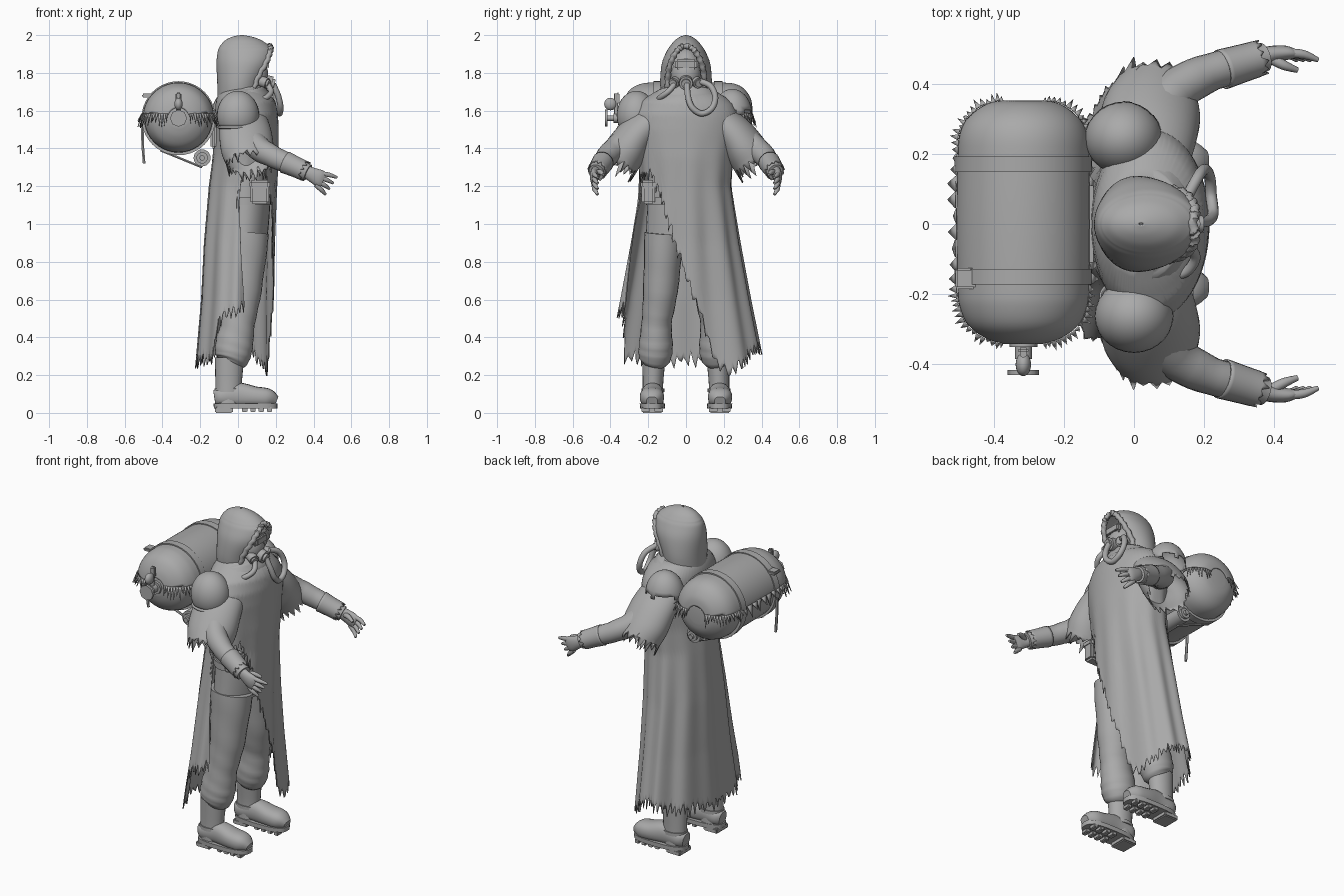
import bpy, bmesh, math, random
from mathutils import Vector, Matrix

random.seed(4)
if "Cube" in bpy.data.objects:
    bpy.data.objects.remove(bpy.data.objects["Cube"])
GREY = (0.4, 0.4, 0.4, 1)
mat = bpy.data.materials.new("plain_grey")
mat.use_nodes = True
mat.diffuse_color = GREY
mat.node_tree.nodes["Principled BSDF"].inputs["Base Color"].default_value = GREY
X, Z = Vector((1, 0, 0)), Vector((0, 0, 1))
TAU = math.tau


def finish(name, bm, thick=0, angle=50):
    bmesh.ops.recalc_face_normals(bm, faces=bm.faces)
    me = bpy.data.meshes.new(name)
    bm.to_mesh(me)
    bm.free()
    ob = bpy.data.objects.new(name, me)
    bpy.context.collection.objects.link(ob)
    me.materials.append(mat)
    if thick:
        mod = ob.modifiers.new("thickness", "SOLIDIFY")
        mod.thickness = thick
    bpy.ops.object.select_all(action="DESELECT")
    ob.select_set(True)
    bpy.context.view_layer.objects.active = ob
    bpy.ops.object.shade_smooth_by_angle(angle=math.radians(angle))


def spline(rows, steps):
    """Catmull-Rom through rows of numbers."""
    rows = [Vector(r) for r in rows]
    p = [rows[0]] + rows + [rows[-1]]
    out = []
    for i in range(len(rows) - 1):
        a, b, c, d = p[i:i + 4]
        for s in range(steps):
            t = s / steps
            out.append(0.5 * (2 * b + (c - a) * t + (2 * a - 5 * b + 4 * c - d) * t * t
                              + (3 * b - a - 3 * c + d) * t ** 3))
    return out + [rows[-1]]


def loft(name, rows, n=24, ref=Z, steps=4, jag=0, square=1, thick=0, wrinkle=0, keep=None):
    """Rows are x, y, z, side half width, other half width."""
    rows = spline(rows, steps)
    pts = [Vector(r[:3]) for r in rows]
    bm, rings = bmesh.new(), []
    for i, r in enumerate(rows):
        t = (pts[min(i + 1, len(pts) - 1)] - pts[max(i - 1, 0)]).normalized()
        side = t.cross(ref).normalized()
        up = side.cross(t)
        ring = []
        for k in range(n):
            c, s = math.cos(TAU * k / n), math.sin(TAU * k / n)
            c, s = (math.copysign(abs(v) ** square, v) for v in (c, s))
            w = 1 + wrinkle * math.sin(i * 1.9 + 2 * math.sin(TAU * k / n))
            co = pts[i] + (side * c * r[3] + up * s * r[4]) * w
            if jag and i == len(rows) - 1:
                co += t * jag * (k % 2 - 0.5 + random.uniform(-0.5, 0.5))
            ring.append(bm.verts.new(co))
        rings.append(ring)
    for a, b in zip(rings, rings[1:]):
        for k in range(n):
            bm.faces.new((a[k], a[(k + 1) % n], b[(k + 1) % n], b[k]))
    if not jag and not keep:
        bm.faces.new(rings[0])
        bm.faces.new(rings[-1])
    if keep:
        bmesh.ops.delete(bm, geom=[v for v in bm.verts if not keep(v.co)], context="VERTS")
    finish(name, bm, thick)


def tube(name, path, r, ref=Z, n=10, steps=6, **kw):
    loft(name, [(*p, r, r) for p in path], n, ref, steps, **kw)


def ball(name, loc, size, keep=None, thick=0):
    bm = bmesh.new()
    bmesh.ops.create_uvsphere(bm, u_segments=28, v_segments=18, radius=1,
                              matrix=Matrix.LocRotScale(Vector(loc), None, Vector(size)))
    if keep:
        bmesh.ops.delete(bm, geom=[v for v in bm.verts if not keep(v.co)], context="VERTS")
    finish(name, bm, thick)


def box(name, loc, size, bevel=0.006):
    bm = bmesh.new()
    bmesh.ops.create_cube(bm, size=1, matrix=Matrix.LocRotScale(Vector(loc), None, Vector(size)))
    bmesh.ops.bevel(bm, geom=bm.edges[:], offset=bevel, segments=2, affect="EDGES")
    finish(name, bm, angle=30)


def disc(name, a, b, r, n=24):
    ref = Z if abs(a[2] - b[2]) < 0.5 * (Vector(a) - Vector(b)).length else X
    tube(name, [a, b], r, ref, n, 1)


def lerp_table(table, x):
    for (x0, *a), (x1, *b) in zip(table, table[1:]):
        if x <= x1:
            f = (x - x0) / (x1 - x0)
            return [p + (q - p) * f for p, q in zip(a, b)]
    return table[-1][1:]


# Long cloak: columns around the body, each ending at its own ragged height
profile = [(0.2, -.02, .21, .42), (0.6, -.005, .19, .34), (0.9, .005, .185, .285),
           (1.2, .025, .18, .24), (1.35, .04, .175, .25), (1.5, .045, .17, .275),
           (1.58, .045, .167, .275), (1.65, .04, .158, .24), (1.69, .03, .135, .18), (1.73, .02, .09, .11)]
hem = [(0, .74), (12, .53), (27, .23), (33, .21), (60, .31), (90, .37), (130, .31), (180, .28), (232, .29),
       (240, .5), (268, .55), (272, .58), (275, .95), (279, 1.24), (312, 1.27), (330, 1.12), (350, .88), (360, .74)]
bm, cols, N, ROWS = bmesh.new(), [], 200, 44
for k in range(N):
    deg = 360 * k / N
    low = lerp_table(hem, deg)[0] + 0.03 * (k % 3 - 1) + random.uniform(-.02, .02)
    # the side slit slants backwards as it rises
    slant = 14 * math.exp(-((deg - 274) / 25) ** 2)
    col = []
    for j in range(ROWS + 1):
        z = 1.73 + (low - 1.73) * j / ROWS
        cx, rx, ry = lerp_table(profile, z)
        th = math.radians(deg + slant * max(-1, min(1, 1 - (z - .5) / .35)))
        f = 1 + (.03 * math.sin(th * 11) + .02 * math.sin(th * 7 + 2)) * min(1, max(0, (1.5 - z) / .6))
        col.append(bm.verts.new((cx + rx * f * math.cos(th), ry * f * math.sin(th), z)))
    cols.append(col)
for k in range(N):
    a, b = cols[k], cols[(k + 1) % N]
    for j in range(ROWS):
        bm.faces.new((a[j], b[j], b[j + 1], a[j + 1]))
finish("cloak", bm, 0.006, 70)

# Jacket body beneath the cloak, with belt, pouch and hem
loft("jacket", [(.03, 0, .92, .215, .125), (.04, 0, 1.1, .205, .13), (.04, 0, 1.3, .2, .13),
                (.04, 0, 1.52, .22, .11)], 32, X)
loft("belt", [(.04, 0, 1.1, .212, .138), (.04, 0, 1.14, .212, .138)], 32, X, 1)
loft("jacket_hem", [(.03, 0, .92, .219, .129), (.03, 0, .935, .219, .129)], 32, X, 1)
box("pouch", (.115, -.2, 1.165), (.1, .07, .12), .012)
box("pouch_flap", (.115, -.203, 1.21), (.11, .078, .045), .012)

# Legs, boots and arms, mirrored across the body
for s, side in ((-1, "right"), (1, "left")):
    loft(side + "_trouser_leg", [(-.04, s * .17, .26, .06, .065), (-.03, s * .165, .29, .085, .09),
         (-.02, s * .16, .36, .09, .1), (0, s * .155, .48, .08, .09), (.025, s * .135, .65, .092, .1),
         (.04, s * .115, .95, .105, .125)], 24, X, 5, wrinkle=.018)
    loft(side + "_boot_shaft", [(-.05, s * .175, .05, .056, .07), (-.05, s * .175, .15, .054, .07),
         (-.045, s * .17, .29, .062, .077)], 24, X)
    loft(side + "_boot_foot", [(-.125, s * .175, .08, .035, .04), (-.09, s * .175, .085, .055, .05),
         (0, s * .177, .095, .056, .065), (.09, s * .18, .085, .064, .055), (.16, s * .18, .078, .06, .05),
         (.204, s * .18, .062, .03, .025)], 20, Z, square=.85)
    loft(side + "_boot_sole", [(.04, s * .178, .024, .066, .168), (.04, s * .178, .05, .067, .169)],
         32, X, 1, square=.7)
    loft(side + "_boot_strap", [(-.05, s * .175, .11, .06, .075), (-.05, s * .175, .13, .06, .075)], 24, X, 1)
    box(side + "_boot_heel", (-.075, s * .178, .015), (.095, .11, .03))
    for i in range(4):
        for e in (-1, 1):
            box(side + "_sole_lug", (.035 + i * .044, s * .178 + e * .034, .017), (.028, .045, .026), .004)

    loft(side + "_sleeve_cloth", [(.03, s * .19, 1.54, .13, .09), (.04, s * .26, 1.475, .14, .1),
         (.05, s * .32, 1.39, .14, .11), (.06, s * .365, 1.32, .12, .112)], 40, Z, jag=.055, thick=.006)
    loft(side + "_arm", [(.04, s * .26, 1.48, .07, .075), (.11, s * .37, 1.40, .066, .066),
         (.2, s * .425, 1.35, .056, .058), (.3, s * .455, 1.305, .05, .052),
         (.37, s * .475, 1.272, .042, .045)], 20, Z, wrinkle=.02)
    loft(side + "_sleeve_cuff", [(.25, s * .44, 1.327, .058, .06), (.31, s * .458, 1.3, .054, .055),
         (.35, s * .47, 1.282, .052, .054)], 24, Z, jag=.018, thick=.005)
    loft(side + "_palm", [(.355, s * .472, 1.28, .026, .033), (.39, s * .483, 1.262, .024, .038),
         (.43, s * .487, 1.243, .021, .045), (.452, s * .485, 1.232, .014, .04)], 16, Z)
    for i in range(4):
        root = Vector((.435 - i * .008, s * .487, 1.268 - i * .02))
        mid = root + Vector((.047 - i * .006, -s * .004, -.008 - i * .006))
        tip = mid + Vector((.042 - i * .006, -s * .016, -.014 - i * .004))
        loft(side + "_finger", [(*root, .013, .013), (*mid, .0125, .0125), (*tip, .007, .007)], 10, Z)
    loft(side + "_thumb", [(.385, s * .475, 1.27, .016, .016), (.425, s * .453, 1.275, .014, .014),
         (.465, s * .438, 1.26, .008, .008)], 10, Z)

# Shoulder armour on the right, bunched cloth on the left
ball("shoulder_plate", (0, -.262, 1.575), (.112, .105, .13), lambda c: c.z > 1.5, .012)
tube("shoulder_plate_rim", [(.1 * math.cos(a), -.262 + .095 * math.sin(a), 1.512)
     for a in (TAU * i / 12 for i in range(13))], .008, Z, 8, 2)
ball("shoulder_wrap", (-.03, .245, 1.58), (.11, .105, .135),
     lambda c: c.z > 1.56 + random.uniform(-.03, .03), .008)
loft("scarf", [(.035, 0, 1.635, .2, .145), (.03, 0, 1.67, .18, .135), (.02, 0, 1.70, .15, .115),
               (.015, 0, 1.73, .12, .1)], 32, X, wrinkle=.02)

# Hood: stacked arcs open at the front, with a frayed rim
hood = [(1.66, 0, .108, .13, 42), (1.75, .01, .12, .137, 46), (1.85, .033, .147, .128, 40),
        (1.915, .04, .147, .102, 28), (1.94, .037, .133, .086, 10), (1.952, .034, .122, .077, 0),
        (1.975, .028, .092, .056, 0), (1.992, .022, .05, .03, 0), (2, .02, .006, .004, 0)]
bm, rows, rim = bmesh.new(), [], []
for z, cx, rx, ry, gap in spline(hood, 5):
    gap = max(0, gap)
    angs = [math.radians(gap + (360 - 2 * gap) * k / 40) for k in range(41)]
    rows.append([bm.verts.new((cx + rx * math.cos(a), ry * math.sin(a), z)) for a in angs])
    if gap > 6:
        rim.append(rows[-1][0].co.copy())
for a, b in zip(rows, rows[1:]):
    for k in range(40):
        bm.faces.new((a[k], a[k + 1], b[k + 1], b[k]))
bmesh.ops.remove_doubles(bm, verts=bm.verts, dist=.0004)
finish("hood", bm, 0.01, 70)
rim = rim[::2]
rim += [Vector((p.x, -p.y, p.z)) for p in reversed(rim)]
tube("hood_rim", rim, .015, X, 9, 3, wrinkle=.25)

# Head with breathing mask
ball("head", (.03, 0, 1.8), (.1, .088, .13))
ball("mask_face", (.085, 0, 1.79), (.075, .078, .095))
box("visor", (.145, 0, 1.845), (.03, .115, .055), .012)
box("visor_lens", (.16, 0, 1.845), (.008, .095, .037), .003)
disc("mask_snout", (.12, 0, 1.76), (.18, 0, 1.745), .036)
disc("mask_outlet", (.17, 0, 1.748), (.194, 0, 1.742), .024)
for s, side in ((-1, "right"), (1, "left")):
    disc(side + "_filter", (.11, s * .045, 1.76), (.155, s * .066, 1.745), .028)
    disc(side + "_filter_cap", (.15, s * .064, 1.747), (.165, s * .07, 1.743), .02)
tube("long_hose", [(.185, .005, 1.74), (.212, .01, 1.68), (.225, .03, 1.62), (.22, .08, 1.585),
     (.215, .135, 1.61), (.2, .155, 1.67), (.18, .13, 1.73), (.15, .075, 1.755)], .016, X, 12)
tube("short_hose", [(.155, -.06, 1.74), (.175, -.095, 1.70), (.15, -.135, 1.67), (.1, -.15, 1.65)],
     .015, Vector((0, .3, 1)), 12)

# Back tank with ragged cover, straps and buckle
TX, TZ = -.315, 1.56
shape = [(-.335, .05), (-.32, .1), (-.285, .15), (-.23, .176), (-.17, .182), (0, .185), (.17, .182),
         (.25, .176), (.3, .15), (.335, .1), (.345, .05)]
loft("tank", [(TX, y, TZ, r, r) for y, r in shape], 40)
loft("tank_cover", [(TX, y * 1.02, TZ, r + .007, r + .007) for y, r in shape], 64, thick=.005,
     keep=lambda c: c.z > 1.575)
bm = bmesh.new()
for s in (-1, 1):
    edge = [Vector((TX + s * (r + .007), y * 1.02, 1.585)) for y, r in spline(shape, 4)]
    for a, b in zip(edge, edge[1:]):
        out = (b - a).cross(Z).normalized() * s
        tip = (a + b) / 2 + out * random.uniform(.008, .026) - Z * random.uniform(.03, .08)
        bm.faces.new([bm.verts.new(p) for p in (a, b, tip)])
finish("tank_cover_fringe", bm, .004)
for y in (-.15, .17):
    loft("tank_strap", [(TX, y - .022, TZ, .196, .196), (TX, y + .022, TZ, .196, .196)], 40, steps=1)
box("strap_buckle", (-.473, -.155, 1.68), (.07, .06, .02))
tube("loose_strap", [(-.505, -.15, 1.53), (-.505, -.15, 1.43), (-.497, -.15, 1.32)], .008, X, 6)

# Valve on the tank end
disc("valve_neck", (TX, -.32, TZ), (TX, -.385, TZ), .024)
disc("valve_flange", (TX, -.335, TZ), (TX, -.35, TZ), .04, 8)
disc("valve_stem", (TX, -.375, TZ), (TX, -.43, TZ), .014)
disc("valve_wheel", (TX, -.415, TZ), (TX, -.43, TZ), .045, 8)
disc("gauge_pipe", (TX, -.37, TZ), (TX, -.37, 1.69), .01)
ball("gauge", (TX, -.4, 1.635), (.022, .033, .033))
box("valve_lever", (TX, -.36, 1.665), (.03, .018, .06))

# Rolled bundle and carrying frame
disc("bundle", (-.19, -.2, 1.35), (-.19, .2, 1.35), .045)
for e in (-1, 1):
    disc("bundle_end", (-.19, e * .2, 1.35), (-.19, e * .215, 1.35), .03)
    disc("bundle_knob", (-.19, e * .21, 1.35), (-.19, e * .23, 1.35), .014)
    tube("bundle_strap", [(-.41, e * .15, 1.39), (-.3, e * .15, 1.345), (-.19, e * .15, 1.3)], .007, Z, 6)
box("carry_frame", (-.13, 0, 1.5), (.03, .24, .2), .01)
